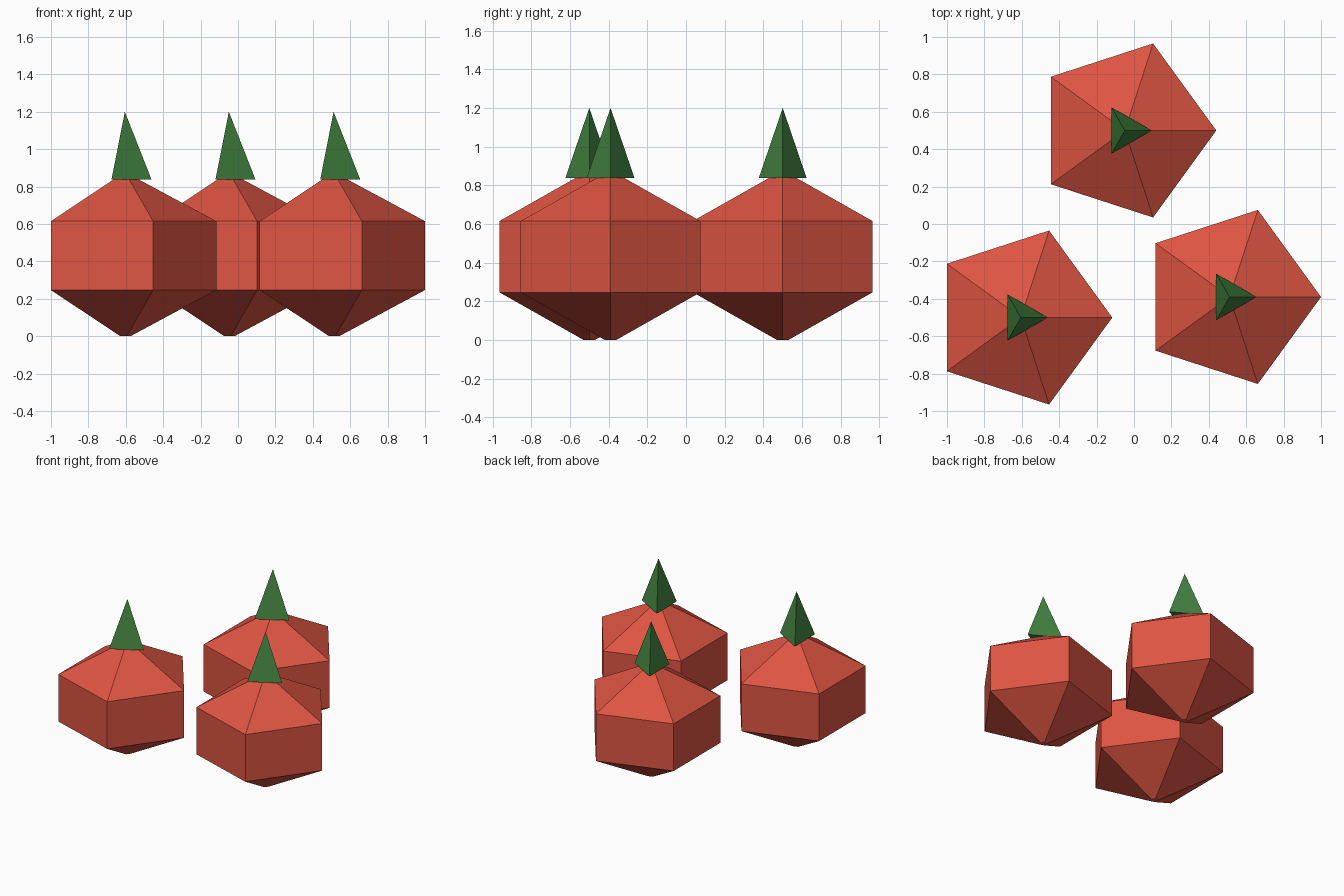
import bpy, bmesh
from math import cos, sin, tau

cube = bpy.data.objects.get("Cube")
if cube:
    bpy.data.objects.remove(cube, do_unlink=True)


def make_material(name, rgb):
    mat = bpy.data.materials.new(name)
    mat.use_nodes = True
    color = (*rgb, 1)
    mat.diffuse_color = color
    mat.node_tree.nodes["Principled BSDF"].inputs["Base Color"].default_value = color
    return mat


def lathe(name, sides, profile, location, mat):
    """Flat-faced solid from (radius, z) rings, one corner pointing to +x."""
    bm = bmesh.new()
    rings = []
    for radius, z in profile:
        if radius == 0:
            rings.append([bm.verts.new((0, 0, z))] * sides)
        else:
            rings.append([bm.verts.new((radius * cos(tau * i / sides),
                                        radius * sin(tau * i / sides), z))
                          for i in range(sides)])
    for low, high in zip(rings, rings[1:]):
        for i in range(sides):
            j = (i + 1) % sides
            corners = [low[i], low[j], high[j], high[i]]
            bm.faces.new(list(dict.fromkeys(corners)))
    # Close the open ends
    for ring in (rings[0], rings[-1]):
        if ring[0] != ring[1]:
            bm.faces.new(ring)
    bmesh.ops.recalc_face_normals(bm, faces=bm.faces)
    mesh = bpy.data.meshes.new(name)
    bm.to_mesh(mesh)
    bm.free()
    mesh.materials.append(mat)
    obj = bpy.data.objects.new(name, mesh)
    obj.location = location
    bpy.context.collection.objects.link(obj)
    return obj


red = make_material("tomato red", (0.73, 0.09, 0.055))
green = make_material("stem green", (0.055, 0.225, 0.05))

# Five-sided fruit and three-sided stem outlines
fruit = [(0.03, 0), (0.489, 0.247), (0.489, 0.615), (0.03, 0.862)]
stem = [(0.143, 0.837), (0, 1.2)]

places = {"left": (0.511, -0.39, 0), "right": (-0.605, -0.5, 0), "back": (-0.049, 0.5, 0)}
for side, place in places.items():
    lathe(f"{side}_fruit", 5, fruit, place, red)
    lathe(f"{side}_stem", 3, stem, place, green)
